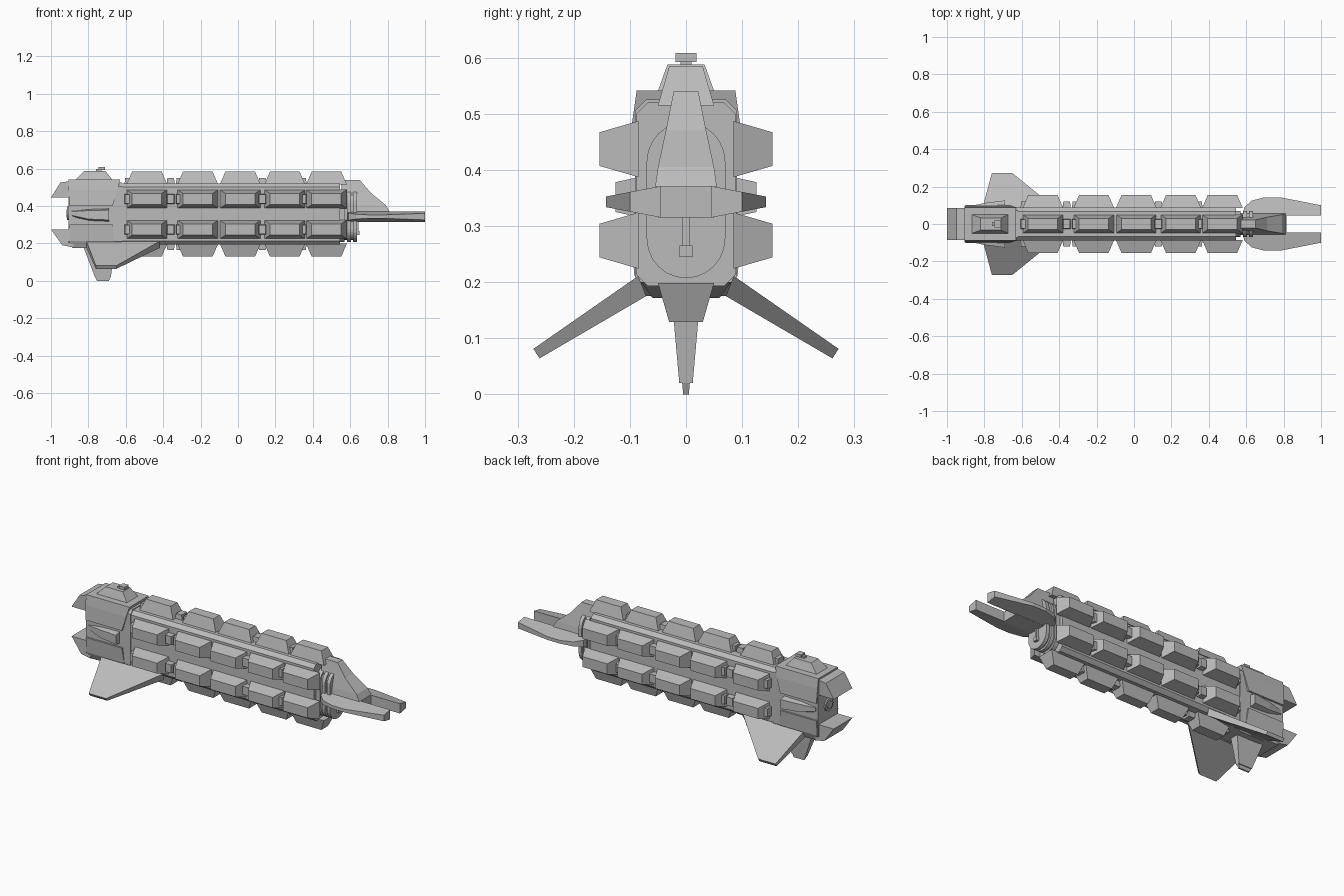
import bpy, bmesh, math

cube = bpy.data.objects.get("Cube")
if cube:
    bpy.data.objects.remove(cube, do_unlink=True)

grey = bpy.data.materials.new("hull_grey")
grey.use_nodes = True
COLOUR = (0.5, 0.5, 0.5, 1)
grey.diffuse_color = COLOUR
grey.node_tree.nodes["Principled BSDF"].inputs["Base Color"].default_value = COLOUR


def loft(name, rings):
    """Skin a stack of equal-length point rings and cap both ends."""
    bm = bmesh.new()
    loops = [[bm.verts.new(p) for p in ring] for ring in rings]
    n = len(loops[0])
    for a, b in zip(loops, loops[1:]):
        for i in range(n):
            j = (i + 1) % n
            bm.faces.new((a[i], a[j], b[j], b[i]))
    bm.faces.new(loops[0])
    bm.faces.new(loops[-1])
    bmesh.ops.recalc_face_normals(bm, faces=bm.faces)
    mesh = bpy.data.meshes.new(name)
    bm.to_mesh(mesh)
    bm.free()
    mesh.materials.append(grey)
    ob = bpy.data.objects.new(name, mesh)
    bpy.context.collection.objects.link(ob)
    return ob


def rect_z(x0, x1, hy, z):
    return [(x0, -hy, z), (x1, -hy, z), (x1, hy, z), (x0, hy, z)]


def box(name, x0, x1, hy, z0, z1):
    return loft(name, [rect_z(x0, x1, hy, z0), rect_z(x0, x1, hy, z1)])


def section(x, hy, z0, z1, c):
    """Chamfered rectangle across the hull."""
    return [(x, -hy, z0 + c), (x, -hy + c, z0), (x, hy - c, z0), (x, hy, z0 + c),
            (x, hy, z1 - c), (x, hy - c, z1), (x, -hy + c, z1), (x, -hy, z1 - c)]


def capsule(x, r, low, high, n=12):
    ring = [(x, r * math.cos(math.pi * i / n), high + r * math.sin(math.pi * i / n)) for i in range(n + 1)]
    return ring + [(x, -y, low + high - z) for _, y, z in ring]


def pod(name, cx, base, top, half_len, half_wid, place, inset=0.02, shift=0.03):
    """Tapered block standing on a hull face; place maps (x, across, out)."""
    rings = []
    for out, a, b in ((base, half_len, half_wid), (top, half_len - shift, half_wid - inset)):
        rings.append([place(cx + i * a, j * b, out) for i, j in ((-1, -1), (1, -1), (1, 1), (-1, 1))])
    loft(name, rings)


# Long main hull
loft("main_hull", [section(x, 0.088, 0.193, 0.52, 0.02) for x in (-0.7, 0.545)])
loft("hull_rear_collar", [section(x, 0.091, 0.19, 0.525, 0.02) for x in (-0.7, -0.62)])

# Cargo pods on all four sides, with link blocks between them
rows = {
    "top": (lambda x, w, o: (x, w, 0.515 + o)),
    "bottom": (lambda x, w, o: (x, w, 0.198 - o)),
}
for side, s in (("left", 1), ("right", -1)):
    for level, z in (("upper", 0.437), ("lower", 0.274)):
        rows[side + "_" + level] = lambda x, w, o, s=s, z=z: (x, s * (0.085 + o), z + w)
for row, place in rows.items():
    for cx in (-0.487, -0.215, 0.012, 0.25, 0.473):
        pod(row + "_pod", cx, 0, 0.069, 0.109, 0.05, place)
    for cx in (-0.585, -0.36, -0.31, 0.08, 0.13, 0.345):
        pod(row + "_link", cx, 0, 0.034, 0.022, 0.027, place, 0.003, 0.004)

# Ringed neck
loft("neck_core", [capsule(x, 0.058, 0.277, 0.415) for x in (0.54, 0.63)])
for x0, x1 in ((0.545, 0.57), (0.583, 0.603), (0.615, 0.635)):
    loft("neck_ring", [capsule(x, 0.07, 0.277, 0.415) for x in (x0, x1)])
box("neck_strut", 0.62, 0.645, 0.007, 0.26, 0.32)
box("neck_foot", 0.62, 0.65, 0.012, 0.245, 0.265)

# Sloped bridge
loft("bridge", [rect_z(0.56, 0.81, 0.055, 0.37), rect_z(0.56, 0.79, 0.05, 0.405),
                rect_z(0.555, 0.71, 0.036, 0.47), rect_z(0.55, 0.65, 0.022, 0.54)])
box("bow_hub", 0.56, 0.815, 0.05, 0.315, 0.37)

# Forked bow prongs, thinning to the outer edge
outline = [(0.58, 0.045), (0.59, 0.09), (0.63, 0.125), (0.70, 0.143), (0.78, 0.143),
           (1.0, 0.10), (1.0, 0.045), (0.83, 0.045)]
for side, s in (("left", 1), ("right", -1)):
    loft(side + "_prong", [[(x, s * y, 0.343 + d * (0.028 - (y - 0.045) * 0.19))
                            for x, y in outline] for d in (-1, 1)])

# Engine block: core, upper shell and lower shell
loft("engine_core", [section(x, 0.09, 0.2, 0.5, 0.01) for x in (-0.905, -0.65)])
loft("engine_upper_shell", [rect_z(-0.9, -0.67, 0.101, 0.4), rect_z(-0.905, -0.645, 0.096, 0.485),
                            rect_z(-0.905, -0.63, 0.088, 0.541)])
loft("engine_lower_shell", [rect_z(-0.885, -0.72, 0.075, 0.175), rect_z(-0.9, -0.66, 0.092, 0.212),
                            rect_z(-0.9, -0.67, 0.1, 0.3)])
loft("keel_fairing", [rect_z(-0.8, -0.66, 0.06, 0.172), rect_z(-0.8, -0.45, 0.08, 0.2)])

# Tail flares reaching past the nozzle
for name, prof in (("upper_tail_flare", [(-1.0, 0.445), (-0.95, 0.525), (-0.88, 0.535), (-0.88, 0.445)]),
                   ("lower_tail_flare", [(-1.0, 0.275), (-0.94, 0.19), (-0.88, 0.178), (-0.88, 0.275)])):
    loft(name, [[(x, s * 0.085, z) for x, z in prof] for s in (-1, 1)])

# Round nozzle
for name, r, x in (("nozzle_rim", 0.036, -0.913), ("nozzle_cap", 0.022, -0.918)):
    loft(name, [capsule(px, r, 0.36, 0.36) for px in (-0.89, x)])

# Side intakes widening forward
for side, s in (("left", 1), ("right", -1)):
    loft(side + "_intake", [[(x, s * y, z) for y, z in ((0.08, z0), (out, z0 + 0.01), (out, z1 - 0.01), (0.08, z1))]
                            for x, out, z0, z1 in ((-0.89, 0.092, 0.34, 0.38), (-0.8, 0.112, 0.32, 0.385),
                                                   (-0.69, 0.126, 0.315, 0.388))])

# Dorsal tower and sensor
loft("dorsal_tower", [rect_z(-0.87, -0.67, 0.051, 0.538), rect_z(-0.82, -0.71, 0.033, 0.588)])
box("dorsal_sensor_post", -0.76, -0.73, 0.01, 0.58, 0.597)
box("dorsal_sensor", -0.745, -0.71, 0.019, 0.592, 0.608)

# Swept wings angled down
for side, s in (("left", 1), ("right", -1)):
    rings = []
    for x0, x1, y, z, dy, dz in ((-0.81, -0.42, 0.085, 0.211, -0.014, -0.036),
                                 (-0.76, -0.65, 0.272, 0.081, -0.011, -0.017)):
        rings.append([(x0, s * y, z), (x1, s * y, z),
                      (x1, s * (y + dy), z + dz), (x0, s * (y + dy), z + dz)])
    loft(side + "_wing", rings)

# Ventral fin with a thin tip
loft("ventral_fin", [rect_z(-0.83, -0.655, 0.027, 0.19), rect_z(-0.765, -0.68, 0.012, 0.02)])
loft("ventral_fin_tip", [rect_z(-0.765, -0.68, 0.007, 0.022), rect_z(-0.755, -0.69, 0.005, 0)])
